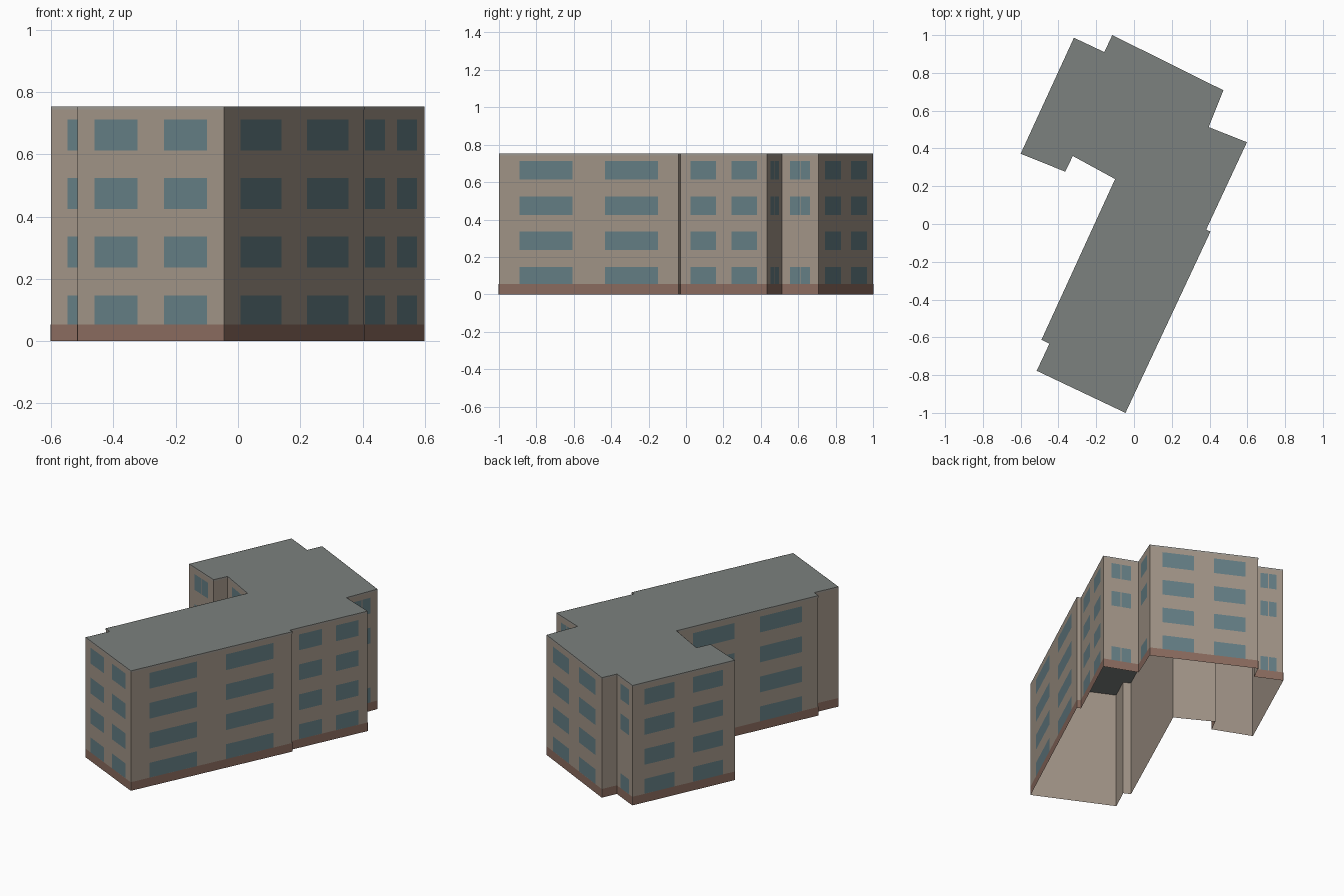
import bpy, bmesh
from mathutils import Vector

if "Cube" in bpy.data.objects:
    bpy.data.objects.remove(bpy.data.objects["Cube"])

H = 0.753          # building height
STOREY = H / 4

# Footprint, counterclockwise from the front corner
FOOT = [Vector(p) for p in (
    (-0.045, -1.0), (0.405, -0.04), (0.382, -0.03), (0.598, 0.433),
    (0.395, 0.513), (0.473, 0.708), (-0.115, 1.0), (-0.157, 0.91),
    (-0.318, 0.986), (-0.60, 0.372), (-0.364, 0.277), (-0.324, 0.36),
    (-0.10, 0.238), (-0.49, -0.613), (-0.448, -0.634), (-0.515, -0.777))]
N = len(FOOT)

DOUBLE = ((0.115, 0.41), (0.59, 0.885))       # two wide windows
SPLIT = ((0.225, 0.49), (0.51, 0.775))        # one window with two panes
ALL_ROWS, GAP_ROWS = (0, 1, 2, 3), (0, 2, 3)

# Wall index -> window columns and storeys
GLAZING = {i: (DOUBLE, ALL_ROWS) for i in (0, 2, 5, 8, 12, 15)}
GLAZING.update({i: (SPLIT, GAP_ROWS) for i in (3, 4, 7, 11)})
GLAZING[9] = (SPLIT, ALL_ROWS)


def material(name, rgb):
    m = bpy.data.materials.new(name)
    m.diffuse_color = (*rgb, 1)
    m.use_nodes = True
    m.node_tree.nodes["Principled BSDF"].inputs["Base Color"].default_value = m.diffuse_color
    return m


def make_object(name, bm, mat):
    mesh = bpy.data.meshes.new(name)
    bm.to_mesh(mesh)
    bm.free()
    mesh.materials.append(mat)
    ob = bpy.data.objects.new(name, mesh)
    bpy.context.collection.objects.link(ob)
    return ob


def wall_quad(bm, i, u0, u1, z0, z1, out=0.0):
    """Vertical panel on wall i from fraction u0 to u1, moved outwards."""
    a, b = FOOT[i], FOOT[(i + 1) % N]
    d = b - a
    shift = Vector((d.y, -d.x)).normalized() * out
    p, q = a + d * u0 + shift, a + d * u1 + shift
    bm.faces.new([bm.verts.new((v.x, v.y, z))
                  for v, z in ((p, z0), (q, z0), (q, z1), (p, z1))])


def wall_ring(name, z0, z1, out, mat):
    bm = bmesh.new()
    for i in range(N):
        wall_quad(bm, i, 0, 1, z0, z1, out)
    bmesh.ops.remove_doubles(bm, verts=bm.verts, dist=1e-5)
    return make_object(name, bm, mat)


wall_mat = material("render_wall", (0.36, 0.30, 0.245))
base_mat = material("base_brick", (0.26, 0.15, 0.115))
trim_mat = material("roof_trim", (0.34, 0.32, 0.29))
roof_mat = material("roof_grey", (0.20, 0.22, 0.21))
glass_mat = material("window_glass", (0.13, 0.21, 0.235))

# Outer walls, open underneath
wall_ring("walls", 0, H, 0, wall_mat)

# Brick base band and thin trim below the roof
wall_ring("base_band", 0, 0.054, 0.0015, base_mat)
wall_ring("roof_trim", 0.743, H, 0.001, trim_mat)

# Flat roof
bm = bmesh.new()
bm.faces.new([bm.verts.new((p.x, p.y, H)) for p in FOOT])
make_object("roof", bm, roof_mat)

# Windows on every glazed wall
bm = bmesh.new()
for i, (columns, rows) in GLAZING.items():
    for r in rows:
        z = 0.048 + r * STOREY
        for u0, u1 in columns:
            wall_quad(bm, i, u0, u1, max(z, 0.054), z + 0.099, 0.001)
make_object("windows", bm, glass_mat)
